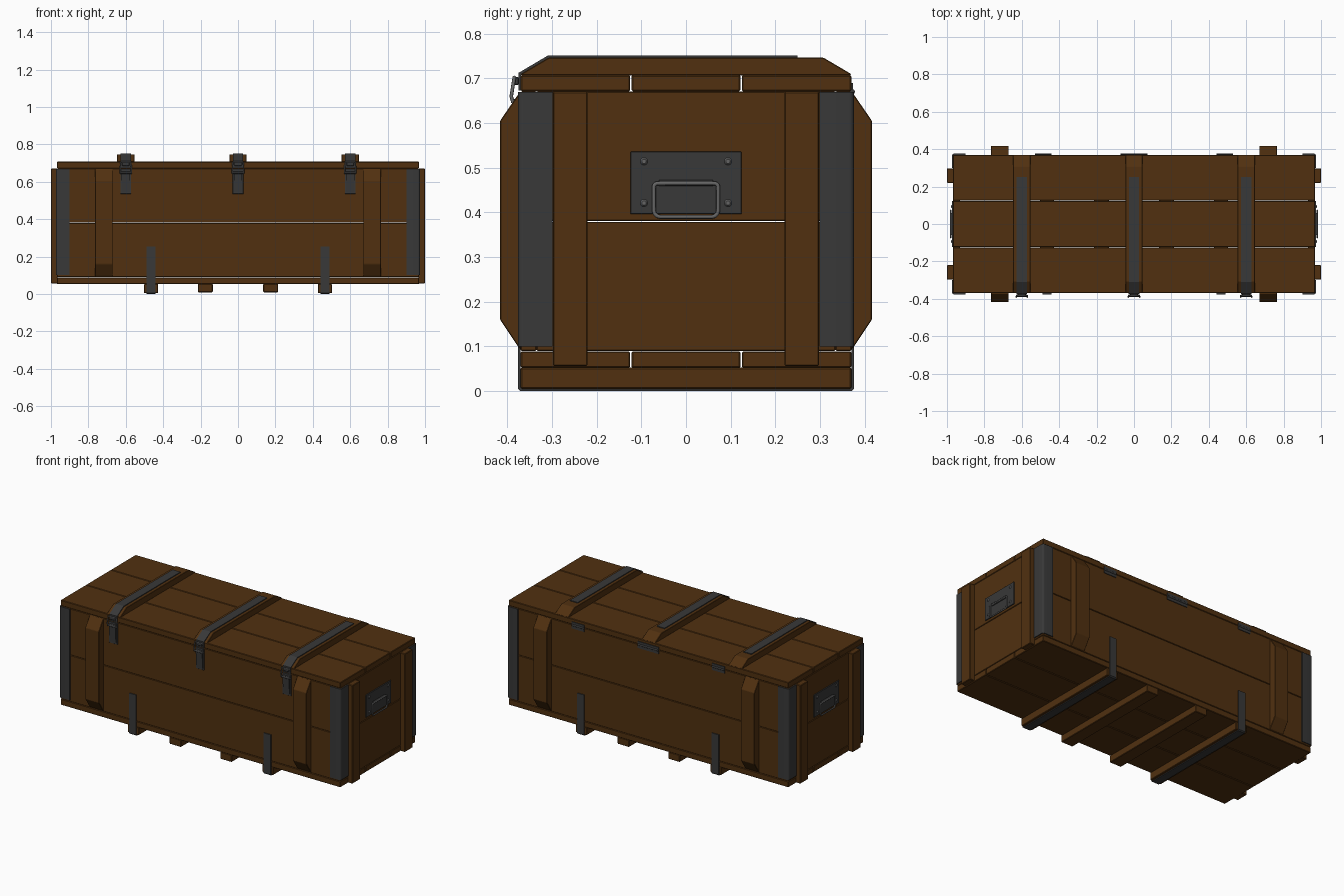
import bpy, bmesh, math
from mathutils import Vector

if "Cube" in bpy.data.objects:
    bpy.data.objects.remove(bpy.data.objects["Cube"])


def material(name, rgb):
    m = bpy.data.materials.new(name)
    m.diffuse_color = (*rgb, 1)
    m.use_nodes = True
    m.node_tree.nodes["Principled BSDF"].inputs["Base Color"].default_value = m.diffuse_color
    return m


WOOD = material("brown_wood", (0.082, 0.030, 0.005))
IRON = material("dark_iron", (0.040, 0.040, 0.040))
STEEL = material("grey_steel", (0.13, 0.13, 0.13))


def finish(name, bm, mat, smooth=False):
    bmesh.ops.recalc_face_normals(bm, faces=bm.faces[:])
    me = bpy.data.meshes.new(name)
    bm.to_mesh(me)
    bm.free()
    me.materials.append(mat)
    if smooth:
        for p in me.polygons:
            p.use_smooth = True
        me.set_sharp_from_angle(angle=math.radians(40))
    ob = bpy.data.objects.new(name, me)
    bpy.context.collection.objects.link(ob)
    return ob


def prism(name, pts, lo, hi, mat, axis='x', bevel=0.0, smooth=False):
    """Extrude a 2D outline along x (points are y,z) or z (points are x,y)."""
    bm = bmesh.new()
    put = (lambda p, t: (t, p[0], p[1])) if axis == 'x' else (lambda p, t: (p[0], p[1], t))
    a = [bm.verts.new(put(p, lo)) for p in pts]
    b = [bm.verts.new(put(p, hi)) for p in pts]
    n = len(pts)
    bm.faces.new(a)
    bm.faces.new(b[::-1])
    for i in range(n):
        bm.faces.new((a[i], a[(i + 1) % n], b[(i + 1) % n], b[i]))
    if bevel:
        bmesh.ops.recalc_face_normals(bm, faces=bm.faces[:])
        bmesh.ops.bevel(bm, geom=bm.edges[:], offset=bevel, segments=1, affect='EDGES')
    return finish(name, bm, mat, smooth)


def box(name, x0, x1, y0, y1, z0, z1, mat, bevel=0.0):
    x0, x1 = sorted((x0, x1))
    y0, y1 = sorted((y0, y1))
    return prism(name, [(y0, z0), (y1, z0), (y1, z1), (y0, z1)], x0, x1, mat, 'x', bevel)


def ribbon(path, t):
    """Closed outline of a strip: the path plus its copy offset by t to the left."""
    P = [Vector(p) for p in path]
    out = []
    for i, p in enumerate(P):
        ns = []
        for q, r in ((i - 1, i), (i, i + 1)):
            if q >= 0 and r < len(P):
                d = (P[r] - P[q]).normalized()
                ns.append(Vector((-d.y, d.x)))
        m = sum(ns, Vector((0, 0))).normalized()
        out.append(p + m * (t / m.dot(ns[0])))
    return [tuple(p) for p in P + out[::-1]]


def wire(name, pts, r, mat, cyclic=False):
    cu = bpy.data.curves.new(name, 'CURVE')
    cu.dimensions = '3D'
    cu.bevel_depth = r
    cu.bevel_resolution = 2
    cu.use_fill_caps = True
    sp = cu.splines.new('POLY')
    sp.points.add(len(pts) - 1)
    for q, p in zip(sp.points, pts):
        q.co = (*p, 1)
    sp.use_cyclic_u = cyclic
    cu.materials.append(mat)
    ob = bpy.data.objects.new(name, cu)
    bpy.context.collection.objects.link(ob)


def cylinder(name, centre, axis, r, depth, mat, top=None):
    bm = bmesh.new()
    bmesh.ops.create_cone(bm, cap_ends=True, segments=12, radius1=r,
                          radius2=r if top is None else top, depth=depth)
    ob = finish(name, bm, mat, True)
    ob.rotation_euler = Vector(axis).to_track_quat('Z', 'Y').to_euler()
    ob.location = centre


B = 0.003
# floor and lid planks
for i, (y0, y1) in enumerate(((-0.37, -0.125), (-0.122, 0.122), (0.125, 0.37))):
    box(f"floor_plank_{i}", -0.967, 0.967, y0, y1, 0.052, 0.089, WOOD, B)
    box(f"lid_plank_{i}", -0.967, 0.967, y0, y1, 0.671, 0.707, WOOD, B)

# side and end wall planks
for i, (z0, z1) in enumerate(((0.090, 0.379), (0.381, 0.670))):
    for s in (-1, 1):
        box(f"side_plank_{i}", -0.967, 0.967, s * 0.335, s * 0.37, z0, z1, WOOD, 0.002)
        box(f"end_plank_{i}", s * 0.93, s * 0.967, -0.334, 0.334, z0, z1, WOOD, 0.002)

for sx in (-1, 1):
    for sy in (-1, 1):
        # chamfered cleats on the long sides, plain cleats on the ends
        prof = [(0.369, 0.092), (0.376, 0.10), (0.416, 0.16), (0.416, 0.605), (0.372, 0.669), (0.369, 0.669)]
        prism("side_cleat", [(sy * y, z) for y, z in prof], sx * 0.67, sx * 0.765, WOOD, 'x', 0.002)
        box("end_cleat", sx * 0.966, sx * 1.0, sy * 0.22, sy * 0.298, 0.056, 0.67, WOOD, B)
        # rounded iron corner angles
        arc = [(0.962 + 0.011 * math.sin(a * math.pi / 8), 0.365 + 0.011 * math.cos(a * math.pi / 8))
               for a in range(5)]
        path = [(0.90, 0.376)] + arc + [(0.973, 0.299)]
        outline = [(sx * x, sy * y) for x, y in ribbon(path, -0.007)]
        prism("corner_iron", outline, 0.10, 0.669, IRON, 'z', 0, True)

# skids under the floor, straps round the outer two
for s in (-1, 1):
    box("inner_skid", s * 0.135, s * 0.215, -0.37, 0.37, 0.009, 0.053, WOOD, B)
    box("outer_skid", s * 0.427, s * 0.503, -0.37, 0.37, 0.005, 0.053, WOOD, B)
    u = [(-0.376, 0.255), (-0.376, 0.006), (-0.37, 0), (0.37, 0), (0.376, 0.006), (0.376, 0.255)]
    prism("floor_strap", ribbon(u, 0.006), s * 0.441, s * 0.489, IRON)

# lid battens, straps and latches
for x in (-0.6, 0, 0.6):
    prof = [(-0.369, 0.706), (0.369, 0.706), (0.369, 0.71), (0.308, 0.746), (-0.308, 0.746), (-0.369, 0.71)]
    prism("lid_batten", prof, x - 0.046, x + 0.046, WOOD, 'x', 0.002)
    path = [(0.25, 0.751), (-0.309, 0.751), (-0.375, 0.712), (-0.375, 0.673)]
    prism("lid_strap", ribbon(path, 0.006), x - 0.027, x + 0.027, IRON)
    # latch: base plate, lever, hook, pivot and wire bail
    box("latch_plate", x - 0.029, x + 0.029, -0.376, -0.369, 0.535, 0.668, IRON, 0.001)
    prism("latch_lever", [(-0.376, 0.548), (-0.380, 0.546), (-0.387, 0.65), (-0.376, 0.655)],
          x - 0.022, x + 0.022, IRON)
    box("latch_hook", x - 0.02, x + 0.02, -0.385, -0.374, 0.685, 0.703, IRON, 0.002)
    cylinder("latch_pivot", (x, -0.385, 0.648), (1, 0, 0), 0.006, 0.064, IRON)
    wire("latch_bail", [(x - 0.03, -0.387, 0.645), (x - 0.03, -0.391, 0.66), (x - 0.028, -0.384, 0.703),
                        (x + 0.028, -0.384, 0.703), (x + 0.03, -0.391, 0.66), (x + 0.03, -0.387, 0.645)],
         0.004, STEEL)

# hinges at the back
for x, w in ((-0.485, 0.043), (0, 0.072), (0.485, 0.043)):
    box("hinge_leaf", x - w, x + w, 0.369, 0.374, 0.648, 0.69, IRON)
    cylinder("hinge_pin", (x, 0.372, 0.670), (1, 0, 0), 0.006, 2 * w, IRON)

# carrying handles on the ends
for s in (-1, 1):
    box("handle_plate", s * 0.966, s * 0.973, -0.124, 0.124, 0.396, 0.536, IRON, 0.001)
    for y in (-0.094, 0.094):
        for z in (0.421, 0.514):
            cylinder("handle_rivet", (s * 0.975, y, z), (s, 0, 0), 0.009, 0.006, STEEL, 0.005)
    cylinder("handle_hinge", (s * 0.976, 0, 0.466), (0, 1, 0), 0.007, 0.12, IRON)
    ring = []
    for cy, cz, a0 in ((0.058, 0.404, -90), (0.064, 0.457, 0), (-0.064, 0.457, 90), (-0.058, 0.404, 180)):
        r = 0.014 if cz < 0.43 else 0.008
        for k in range(4):
            a = math.radians(a0 + 30 * k)
            ring.append((s * 0.980, cy + r * math.cos(a), cz + r * math.sin(a)))
    wire("handle_ring", ring, 0.0045, STEEL, True)
